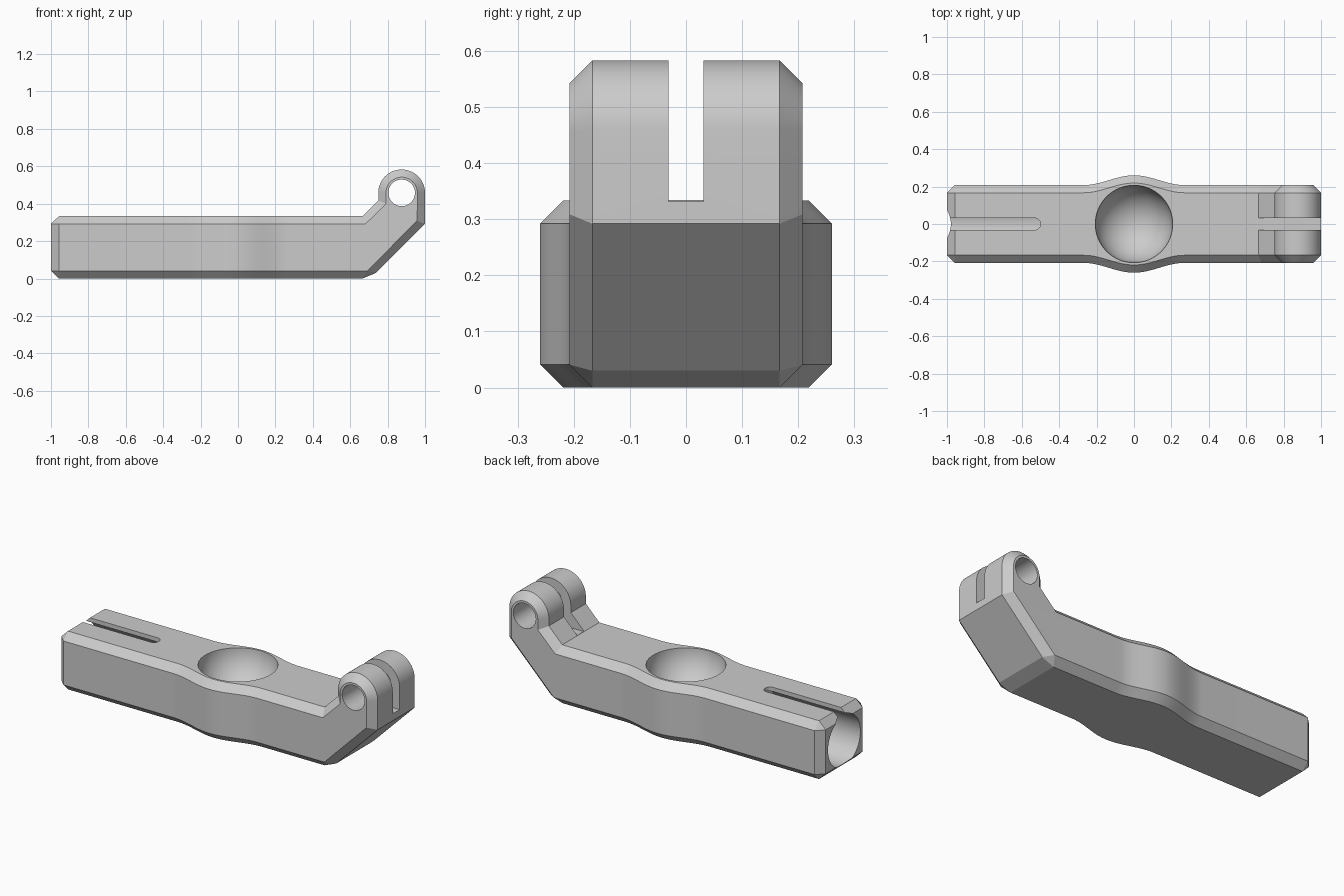
import bpy, bmesh, math
from math import sin, cos, pi, radians

if "Cube" in bpy.data.objects:
    bpy.data.objects.remove(bpy.data.objects["Cube"])

grey = bpy.data.materials.new("light_grey")
grey.use_nodes = True
grey.diffuse_color = (0.6, 0.6, 0.6, 1)
grey.node_tree.nodes["Principled BSDF"].inputs["Base Color"].default_value = (0.6, 0.6, 0.6, 1)

HALF, HEIGHT, CH = 0.208, 0.333, 0.041    # half width, bar height, chamfer
HX, HZ, HR = 0.875, 0.458, 0.125          # hinge centre and radius
SPAN = 0.27                               # half length of the side bulge


def half_width(x):
    """Half width of the bar, with a smooth swelling around the cup."""
    return HALF + (0.026 * (1 + cos(pi * x / SPAN)) if abs(x) < SPAN else 0)


# Side profile as pairs: outer silhouette point, chamfer-inset point
xs = [-0.958] + [-SPAN + 2 * SPAN * i / 40 for i in range(41)]
bottom = [((x, 0), (x, CH)) for x in xs]
top = [((x, HEIGHT), (x, HEIGHT - CH)) for x in reversed(xs)]
knee = [((0.665, 0), (0.691, CH)), ((0.738, 0.03), (0.691, CH)), ((1, 0.292), (0.958, 0.309))]
arc = [pi * i / 32 for i in range(33)]
hinge = [((HX + HR * cos(a), HZ + HR * sin(a)),
          (HX + (HR - CH) * cos(a), HZ + (HR - CH) * sin(a))) for a in arc]
neck = [((0.75, 0.418), (0.791, 0.4)), ((0.665, HEIGHT), (0.682, HEIGHT - CH))]
end = [((-1, HEIGHT - CH), (-0.958, HEIGHT - CH)), ((-1, CH), (-0.958, CH))]
profile = bottom + knee + hinge + neck + top + end

# Chamfered bar with the raised hinge
bm = bmesh.new()
rings = []
for side in (-1, 1):
    outer = [bm.verts.new((o[0], side * (half_width(o[0]) - CH), o[1])) for o, i in profile]
    inner = [bm.verts.new((i[0], side * half_width(i[0]), i[1])) for o, i in profile]
    rings.append((outer, inner))
n, m = len(profile), len(xs)
first_top = n - len(end) - m
for k in range(n):
    j = (k + 1) % n
    bm.faces.new((rings[0][0][k], rings[0][0][j], rings[1][0][j], rings[1][0][k]))
    for outer, inner in rings:
        bm.faces.new((outer[k], outer[j], inner[j], inner[k]))
for outer, inner in rings:
    for k in range(m - 1):
        t = first_top + m - 1 - k
        bm.faces.new((inner[k], inner[k + 1], inner[t - 1], inner[t]))
    bm.faces.new(inner[m - 1:first_top + 1])
bmesh.ops.remove_doubles(bm, verts=bm.verts, dist=0.0001)
bmesh.ops.dissolve_degenerate(bm, edges=bm.edges, dist=0.0001)
bmesh.ops.recalc_face_normals(bm, faces=bm.faces)
mesh = bpy.data.meshes.new("hinged_arm")
bm.to_mesh(mesh)
bm.free()
arm = bpy.data.objects.new("hinged_arm", mesh)
bpy.context.collection.objects.link(arm)
mesh.materials.append(grey)


def cut(name):
    """Subtract the active primitive from the arm, then discard it."""
    cutter = bpy.context.object
    cutter.name = name
    cutter.hide_render = True
    cutter.data.materials.append(grey)
    mod = arm.modifiers.new(name, 'BOOLEAN')
    mod.operation, mod.solver, mod.object = 'DIFFERENCE', 'EXACT', cutter
    bpy.context.view_layer.objects.active = arm
    bpy.ops.object.modifier_apply(modifier=name)
    bpy.data.objects.remove(cutter)


def cut_box(name, lo, hi):
    bpy.ops.mesh.primitive_cube_add(size=1, location=[(a + b) / 2 for a, b in zip(lo, hi)])
    bpy.context.object.scale = [b - a for a, b in zip(lo, hi)]
    bpy.context.view_layer.update()
    cut(name)


def cut_cylinder(name, radius, depth, location, rotation=(0, 0, 0)):
    bpy.ops.mesh.primitive_cylinder_add(vertices=64, radius=radius, depth=depth,
                                        location=location, rotation=rotation)
    cut(name)


# Round cup in the top
bpy.ops.mesh.primitive_uv_sphere_add(segments=64, ring_count=32, radius=0.207,
                                     location=(0, 0, HEIGHT + 0.003))
cut("cup")
# Socket in the end, with a round-ended slot opening it to the top
cut_cylinder("socket", 0.146, 0.7, (-0.82, 0, 0.1665), (0, radians(90), 0))
cut_box("slot", (-1.1, -0.032, 0.17), (-0.532, 0.032, 0.5))
cut_cylinder("slot_end", 0.032, 0.33, (-0.532, 0, 0.335))
# Gap between the hinge lugs and the pin hole through them
cut_box("lug_gap", (0.666, -0.031, HEIGHT - 0.001), (1.1, 0.031, 0.8))
cut_cylinder("pin_hole", 0.071, 1, (HX, 0, HZ), (radians(90), 0, 0))

bpy.ops.object.select_all(action='DESELECT')
arm.select_set(True)
bpy.context.view_layer.objects.active = arm
bpy.ops.object.shade_smooth_by_angle(angle=radians(20))
